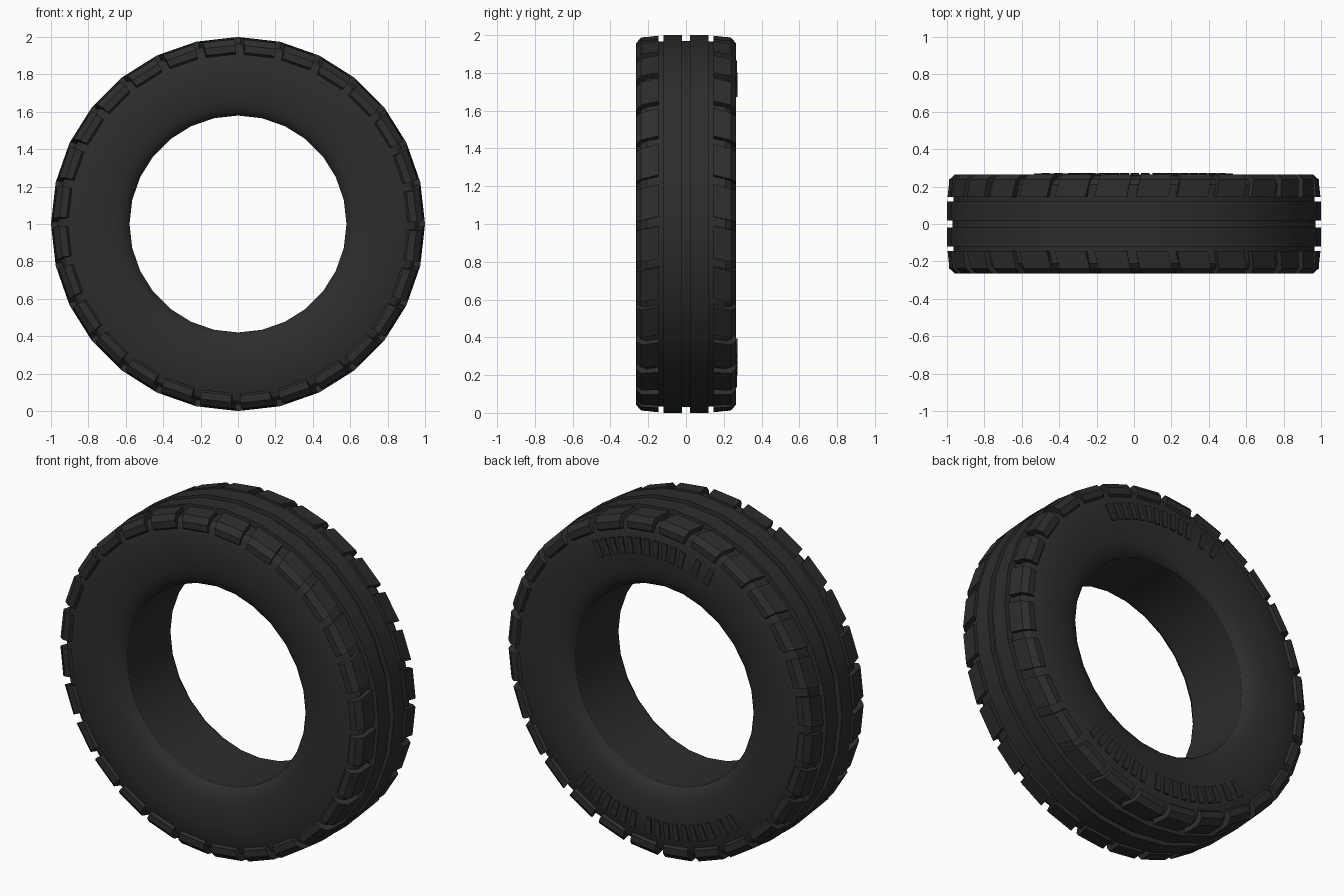
import bpy, bmesh, math
from mathutils import Vector

if "Cube" in bpy.data.objects:
    bpy.data.objects.remove(bpy.data.objects["Cube"], do_unlink=True)

SEGMENTS = 28
PITCH = 2 * math.pi / SEGMENTS

rubber = bpy.data.materials.new("black_rubber")
rubber.use_nodes = True
colour = (0.026, 0.026, 0.026, 1)
rubber.diffuse_color = colour
bsdf = rubber.node_tree.nodes["Principled BSDF"]
bsdf.inputs["Base Color"].default_value = colour
bsdf.inputs["Roughness"].default_value = 0.8


def polar(angle, radius, y):
    """Point around the axle; angle runs from the top towards +x."""
    return Vector((radius * math.sin(angle), y, 1 + radius * math.cos(angle)))


def finish(bm, name, smooth=True):
    bmesh.ops.recalc_face_normals(bm, faces=bm.faces)
    mesh = bpy.data.meshes.new(name)
    bm.to_mesh(mesh)
    bm.free()
    mesh.materials.append(rubber)
    obj = bpy.data.objects.new(name, mesh)
    bpy.context.collection.objects.link(obj)
    bpy.ops.object.select_all(action="DESELECT")
    obj.select_set(True)
    bpy.context.view_layer.objects.active = obj
    if smooth:
        bpy.ops.object.shade_smooth_by_angle(angle=math.radians(30))
    return obj


def add_prism(bm, start, end):
    """Closed solid between two matching outlines."""
    a = [bm.verts.new(p) for p in start]
    b = [bm.verts.new(p) for p in end]
    bm.faces.new(a)
    bm.faces.new(b[::-1])
    for i in range(len(a)):
        j = (i + 1) % len(a)
        bm.faces.new((a[i], b[i], b[j], a[j]))


# Tyre body: half section (radius, y) mirrored, then swept round the axle
half = [(0.58, 0.20), (0.595, 0.222), (0.62, 0.239), (0.66, 0.252),
        (0.72, 0.262), (0.80, 0.265), (0.89, 0.258), (0.945, 0.238),
        (0.965, 0.21), (0.965, 0.12), (1.0, 0.12), (1.0, 0.02), (0.97, 0.02)]
section = half + [(r, -y) for r, y in reversed(half)]
bm = bmesh.new()
rings = [[bm.verts.new(polar(k * PITCH, r, y)) for r, y in section]
         for k in range(SEGMENTS)]
for k in range(SEGMENTS):
    here, there = rings[k], rings[(k + 1) % SEGMENTS]
    for i in range(len(section)):
        j = (i + 1) % len(section)
        bm.faces.new((here[i], there[i], there[j], here[j]))
finish(bm, "tyre_body")

# Shoulder tread blocks: flat, slightly skewed, one per segment on each side
block = [(0.94, 0.145), (0.998, 0.145), (0.99, 0.237), (0.958, 0.265),
         (0.92, 0.265), (0.90, 0.24)]


def block_outline(middle, offset, side):
    points = []
    for r, y in block:
        skew = -0.015 + 0.028 * (y - 0.145) / 0.12
        turn = offset + skew
        flat = r * math.cos(PITCH / 2) / math.cos(turn)
        points.append(polar(middle + turn, flat, side * y))
    return points


half_block = PITCH / 2 - 0.025
for side, name in ((-1, "front_tread_blocks"), (1, "back_tread_blocks")):
    bm = bmesh.new()
    for k in range(SEGMENTS):
        middle = (k + 0.5) * PITCH
        add_prism(bm, block_outline(middle, -half_block, side),
                  block_outline(middle, half_block, side))
    finish(bm, name, smooth=False)

# Raised bars on the back sidewall: (first angle, last angle, count) in degrees
groups = [(28, -11, 11), (-18, -24, 2),
          (143.5, 169, 7), (176, 205, 8), (211, 217, 2)]
bm = bmesh.new()
for first, last, count in groups:
    for n in range(count):
        angle = math.radians(first + (last - first) * n / (count - 1))
        outlines = [[polar(angle + d, r, y) for r, y in
                     ((0.77, 0.25), (0.77, 0.272), (0.865, 0.27), (0.865, 0.25))]
                    for d in (-0.02, 0.02)]
        add_prism(bm, *outlines)
finish(bm, "sidewall_bars", smooth=False)
